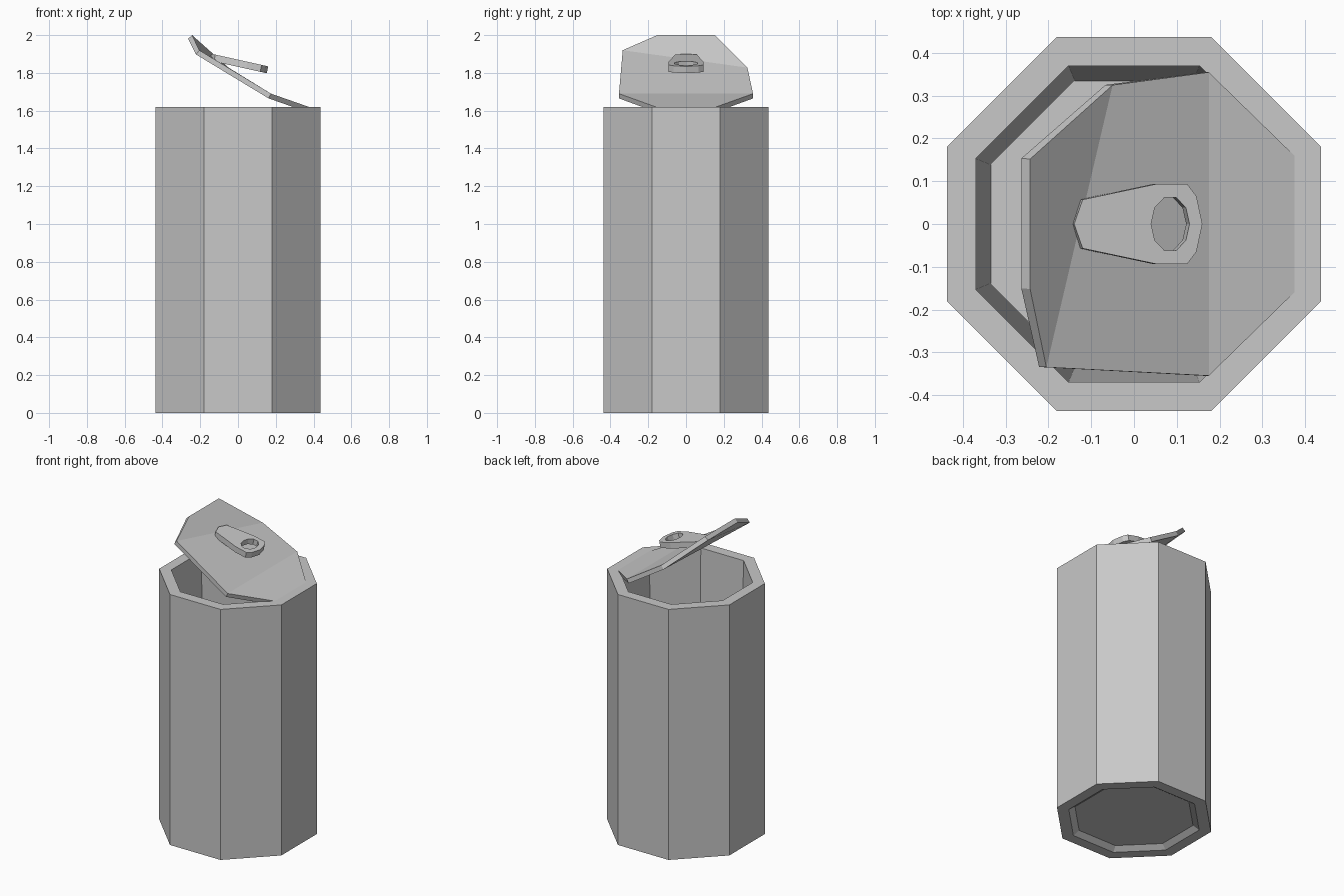
import bpy
import bmesh
from math import cos, sin, pi, radians

cube = bpy.data.objects.get("Cube")
if cube:
    bpy.data.objects.remove(cube, do_unlink=True)

# One bare metal colour for every part
metal = bpy.data.materials.new("grey metal")
metal.use_nodes = True
GREY = (0.58, 0.58, 0.58, 1)
metal.diffuse_color = GREY
for node in metal.node_tree.nodes:
    if node.type == 'BSDF_PRINCIPLED':
        node.inputs["Base Color"].default_value = GREY


def finish(name, bm, recalc=True):
    if recalc:
        bmesh.ops.recalc_face_normals(bm, faces=bm.faces)
    mesh = bpy.data.meshes.new(name)
    bm.to_mesh(mesh)
    bm.free()
    mesh.materials.append(metal)
    obj = bpy.data.objects.new(name, mesh)
    bpy.context.collection.objects.link(obj)
    return obj


def bridge(bm, a, b):
    n = len(a)
    for i in range(n):
        j = (i + 1) % n
        bm.faces.new((a[i], a[j], b[j], b[i]))


# Can body: octagonal shell, open at the top, recessed at the bottom
SIDES = 8
profile = [(0.335, 0.025), (0.37, 0), (0.437, 0),
           (0.437, 1.62), (0.37, 1.62), (0.335, 0.07)]
bm = bmesh.new()
rings = []
for apothem, z in profile:
    r = apothem / cos(pi / SIDES)
    angles = [(i + 0.5) * 2 * pi / SIDES for i in range(SIDES)]
    rings.append([bm.verts.new((r * cos(t), r * sin(t), z)) for t in angles])
for lower, upper in zip(rings, rings[1:]):
    bridge(bm, lower, upper)
bm.faces.new(rings[0])
bm.faces.new(rings[-1])
finish("can_body", bm)

# Lid: three panels bent along a straight fold and a slanted fold
bm = bmesh.new()
folds = [((0.375, -0.16, 1.62), (0.375, 0.16, 1.62)),
         ((0.175, -0.355, 1.69), (0.175, 0.355, 1.69)),
         ((-0.205, -0.335, 1.92), (-0.05, 0.325, 1.828)),
         ((-0.243, -0.152, 2.0), (-0.243, 0.152, 2.0))]
rows = [[bm.verts.new(p) for p in fold] for fold in folds]
for (a, b), (c, d) in zip(rows, rows[1:]):
    bm.faces.new((a, b, d, c))
lid = finish("lid", bm, recalc=False)
solid = lid.modifiers.new("thickness", 'SOLIDIFY')
solid.thickness = 0.028
solid.offset = -1
solid.use_even_offset = True

# Pull tab: tapered plate with a finger hole, sloping down to its free end
half = [(0.16, 0), (0.146, 0.065), (0.125, 0.093),
        (0.05, 0.093), (-0.12, 0.057), (-0.14, 0)]
outline = half + [(x, -y) for x, y in half[-2:0:-1]]
count = len(outline)
hole = [(0.085 + 0.045 * cos(2 * pi * i / count),
         0.065 * sin(2 * pi * i / count)) for i in range(count)]
THICK, SLOPE = 0.037, radians(12.5)


def tab_ring(points, depth):
    ring = []
    for x, y in points:
        z = 1.87 - x * sin(SLOPE) / cos(SLOPE)
        ring.append(bm.verts.new((x - depth * sin(SLOPE), y,
                                  z - depth * cos(SLOPE))))
    return ring


bm = bmesh.new()
loops = [tab_ring(outline, 0), tab_ring(outline, THICK),
         tab_ring(hole, THICK), tab_ring(hole, 0)]
for i in range(4):
    bridge(bm, loops[i], loops[(i + 1) % 4])
finish("pull_tab", bm)
